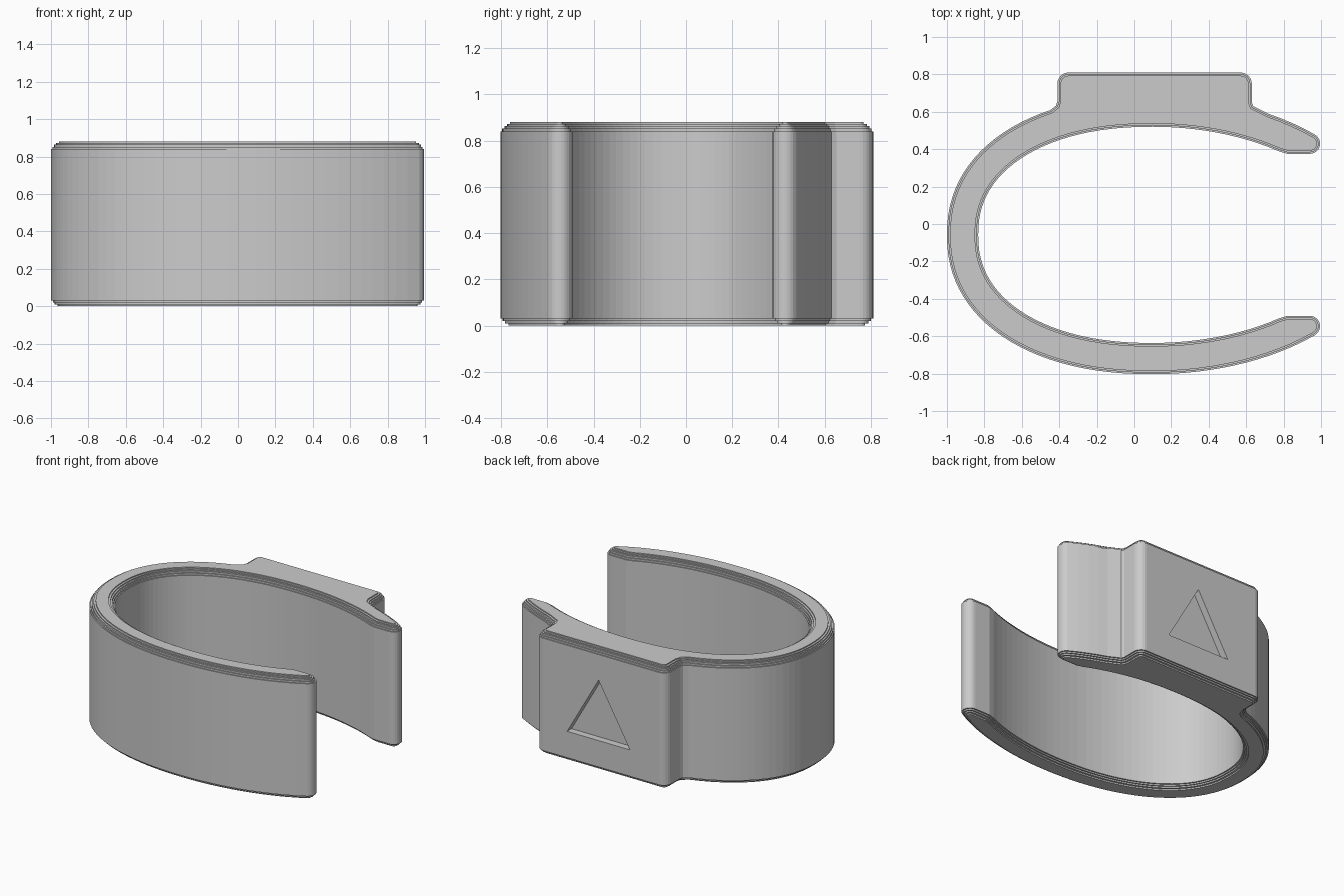
import bpy, bmesh, math
from mathutils import Vector

if "Cube" in bpy.data.objects:
    bpy.data.objects.remove(bpy.data.objects["Cube"])

CY = -0.058      # symmetry line of the band
WALL = 0.167

grey = bpy.data.materials.new("grey plastic")
grey.diffuse_color = (0.6, 0.6, 0.6, 1)
grey.use_nodes = True
grey.node_tree.nodes["Principled BSDF"].inputs["Base Color"].default_value = grey.diffuse_color


def arc(cx, cy, r, a0, a1, n):
    """Points on a circular arc, angles in degrees."""
    return [Vector((cx + r * math.cos(math.radians(a0 + (a1 - a0) * i / n)),
                    cy + r * math.sin(math.radians(a0 + (a1 - a0) * i / n))))
            for i in range(n + 1)]


def half_outer():
    """Outer curve of the upper half, from the closed end to the tip."""
    pts, n, e = [], 26, 2 / 2.2
    for i in range(n + 1):
        t = math.pi / 2 * i / n
        pts.append(Vector((0.1 - 1.1 * max(math.cos(t), 0) ** e,
                           0.745 * math.sin(t) ** e)))
    for i in range(1, 15):
        x = 0.8675 * i / 14
        pts.append(Vector((0.1 + x, 0.745 * math.sqrt(1 - (x / 1.25) ** 2))))
    return pts


def half_inner(outer):
    """Outer curve shifted inward by the wall thickness."""
    pts = []
    for i, p in enumerate(outer):
        if i == 0:
            nrm = Vector((1, 0))
        else:
            d = outer[min(i + 1, len(outer) - 1)] - outer[i - 1]
            nrm = Vector((d.y, -d.x)).normalized()
        q = p + nrm * WALL
        if q.x < 0.80:
            pts.append(q)
    return pts


def inset(pts, d):
    """Mitred inward offset of a counter-clockwise outline."""
    out = []
    for i, p in enumerate(pts):
        a = (p - pts[i - 1]).normalized()
        b = (pts[(i + 1) % len(pts)] - p).normalized()
        na, nb = Vector((-a.y, a.x)), Vector((-b.y, b.x))
        out.append(p + (na + nb) * (d / max(1 + na.dot(nb), 0.3)))
    return out


def finish(bm, name):
    bmesh.ops.recalc_face_normals(bm, faces=bm.faces)
    me = bpy.data.meshes.new(name)
    bm.to_mesh(me)
    bm.free()
    me.materials.append(grey)
    ob = bpy.data.objects.new(name, me)
    bpy.context.collection.objects.link(ob)
    return ob


# Outline: half band with rounded tip, mirrored, with a block on the back
outer = half_outer()
inner = half_inner(outer)
tip = arc(0.94, 0.43 - CY, 0.055, 52, -90, 10) + [Vector((0.82, 0.375 - CY))]


def place(pts, side):
    return [Vector((p.x, CY + side * p.y)) for p in pts]


block = ([Vector((-0.418, 0.632)), Vector((-0.41, 0.655))]
         + arc(-0.35, 0.75, 0.06, 180, 90, 6)
         + arc(0.57, 0.75, 0.06, 90, 0, 6)
         + [Vector((0.63, 0.65)), Vector((0.638, 0.63))])
top = place(outer, 1)
top = ([p for p in top if p.x < -0.44] + block + [p for p in top if p.x > 0.66])
outline = (top + place(tip, 1) + place(inner[:0:-1], 1)
           + place(inner, -1) + place(tip[::-1], -1) + place(outer[:0:-1], -1))
outline.reverse()

# Band body: stacked rings with stepped, rounded rims
RIM = [(.035, 0), (.035, .01), (.02, .01), (.02, .02), (.01, .02), (.01, .03),
       (0, .03), (0, .84), (.008, .84), (.008, .852), (.017, .852),
       (.017, .864), (.028, .864), (.028, .872), (.042, .872), (.042, .88)]
bm = bmesh.new()
rings = [[bm.verts.new((p.x, p.y, z)) for p in inset(outline, d)] for d, z in RIM]
count = len(outline)
for lo, hi in zip(rings, rings[1:]):
    for i in range(count):
        j = (i + 1) % count
        bm.faces.new((lo[i], lo[j], hi[j], hi[i]))
bm.faces.new(rings[0][::-1])
bm.faces.new(rings[-1])
band = finish(bm, "clip_band")

# Triangular recess cut into the back block
bm = bmesh.new()
tri = [(0.13, 0.655), (0.38, 0.22), (-0.12, 0.22)]
near = [bm.verts.new((x, 0.76, z)) for x, z in tri]
far = [bm.verts.new((x, 0.9, z)) for x, z in tri]
bm.faces.new(near)
bm.faces.new(far[::-1])
for i in range(3):
    j = (i + 1) % 3
    bm.faces.new((near[i], near[j], far[j], far[i]))
cutter = finish(bm, "triangle_cutter")
cutter.hide_render = True
cutter.hide_viewport = True

cut = band.modifiers.new("triangle recess", 'BOOLEAN')
cut.operation = 'DIFFERENCE'
cut.solver = 'EXACT'
cut.object = cutter
